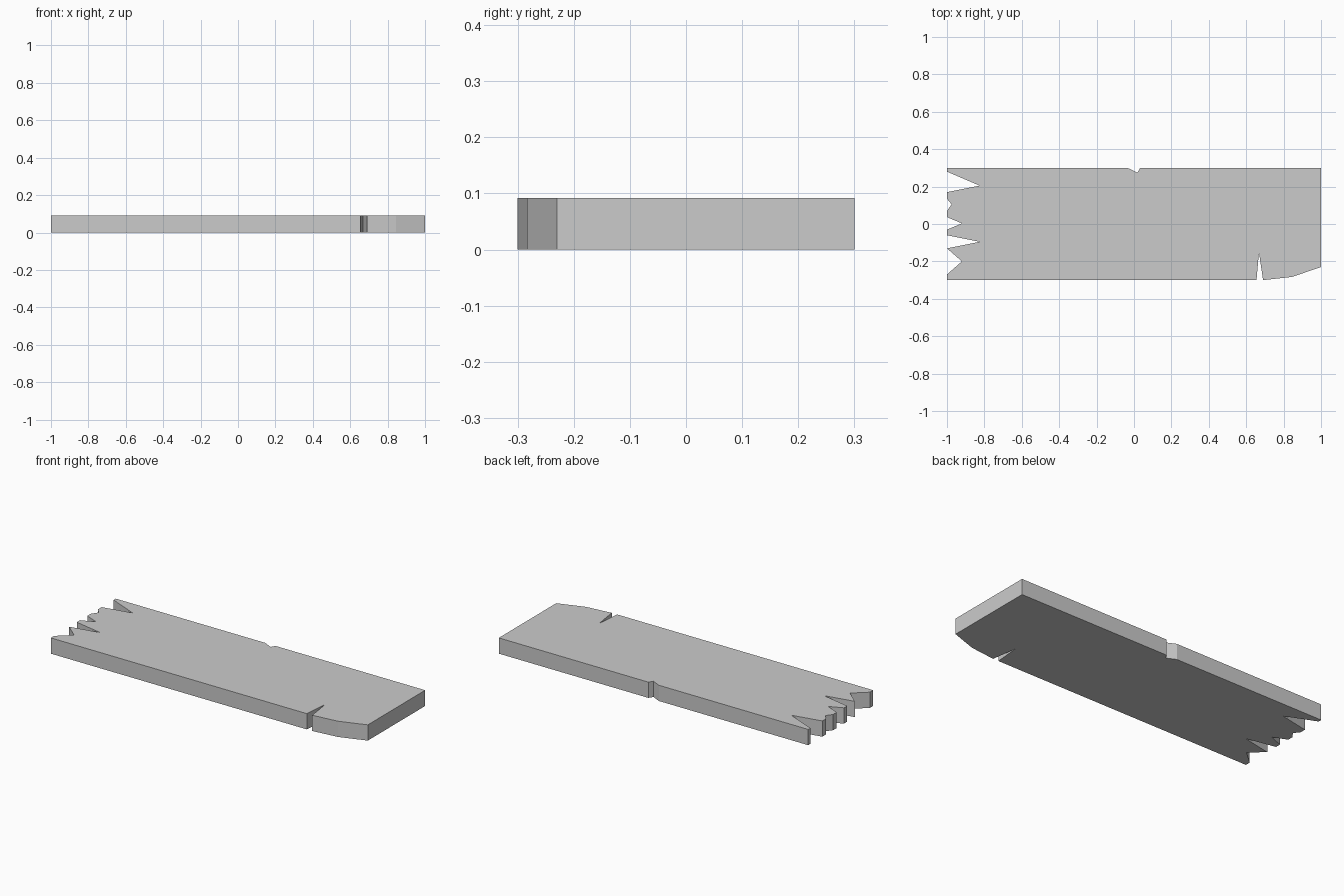
import bpy, bmesh

if "Cube" in bpy.data.objects:
    bpy.data.objects.remove(bpy.data.objects["Cube"])

THICKNESS = 0.092

# Splintered left end, from back to front
splinters = [(-1, .30), (-1, .28), (-.825, .205), (-1, .17), (-1, .135),
             (-.975, .105), (-1, .07), (-1, .037), (-.92, .003), (-1, -.03),
             (-1, -.06), (-.825, -.095), (-1, -.13), (-.92, -.20), (-1, -.27), (-1, -.30)]
# Split in the front edge and worn front right corner
front_edge = [(.655, -.30), (.668, -.15), (.69, -.30), (.845, -.283), (1, -.23)]
# Straight right end and small chip in the back edge
back_edge = [(1, .30), (.033, .30), (.018, .275), (-.035, .30)]


def extrude_outline(name, outline, height):
    bm = bmesh.new()
    face = bm.faces.new([bm.verts.new((x, y, 0)) for x, y in outline])
    top = bmesh.ops.extrude_face_region(bm, geom=[face], use_keep_orig=True)["geom"]
    bmesh.ops.translate(bm, vec=(0, 0, height),
                        verts=[g for g in top if isinstance(g, bmesh.types.BMVert)])
    bmesh.ops.recalc_face_normals(bm, faces=bm.faces)
    bmesh.ops.triangulate(bm, faces=[f for f in bm.faces if len(f.verts) > 4])
    mesh = bpy.data.meshes.new(name)
    bm.to_mesh(mesh)
    bm.free()
    obj = bpy.data.objects.new(name, mesh)
    bpy.context.collection.objects.link(obj)
    return obj


# Broken plank
extrude_outline("broken_plank", splinters + front_edge + back_edge, THICKNESS)
